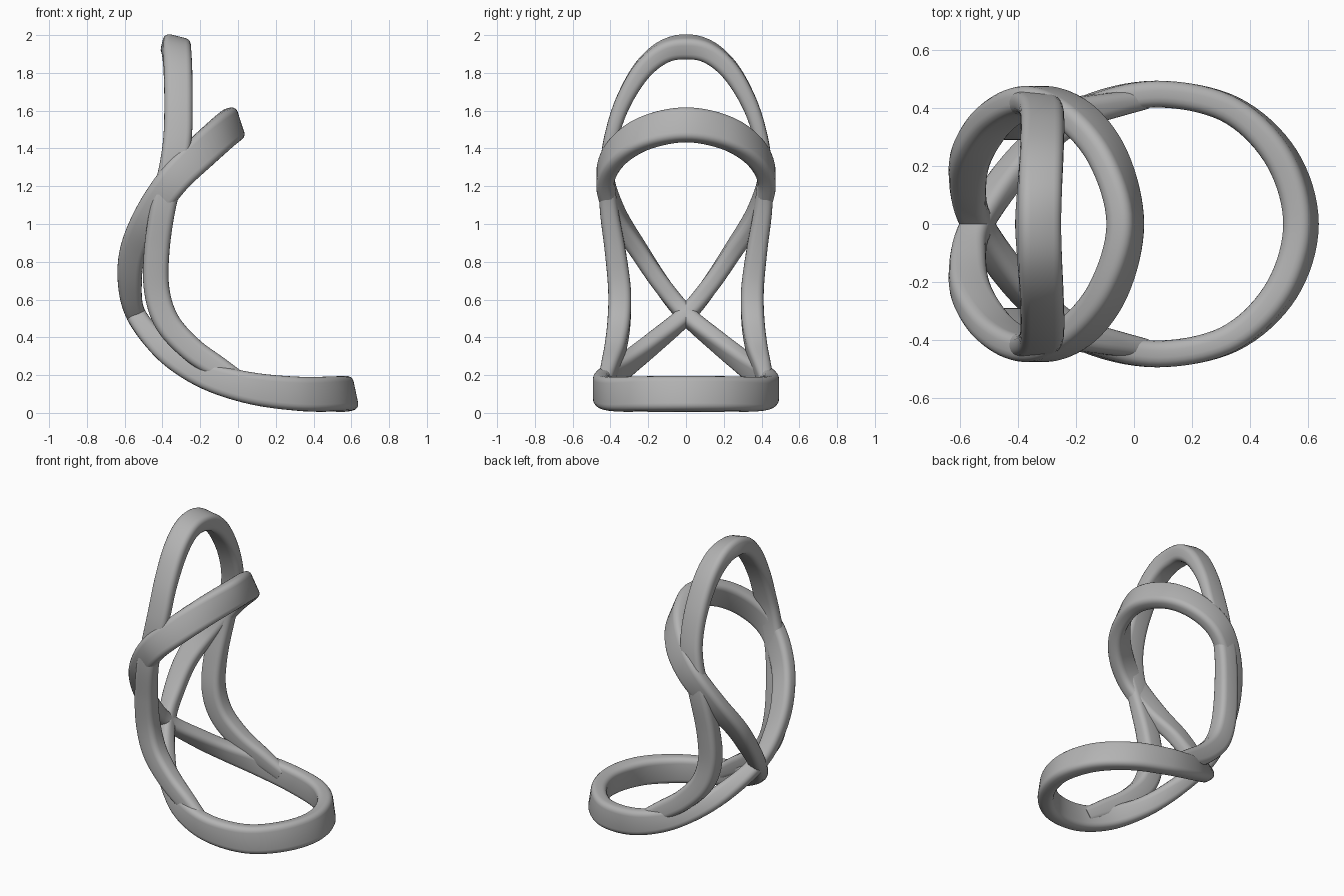
import bpy, math
from mathutils import Vector

cube = bpy.data.objects.get("Cube")
if cube:
    bpy.data.objects.remove(cube)

grey = bpy.data.materials.new("plain grey")
grey.use_nodes = True
grey.diffuse_color = (0.45, 0.45, 0.45, 1)
grey.node_tree.nodes["Principled BSDF"].inputs["Base Color"].default_value = grey.diffuse_color

STEPS = 8      # samples between control stations
ROUND = 0.034  # corner radius of the bar


def mirrored(station):
    x, y, *rest = station
    return (x, -y, *rest)


def smooth_path(stations, closed):
    """Catmull-Rom samples through the stations."""
    n = len(stations)
    pick = (lambda i: stations[i % n]) if closed else (lambda i: stations[max(0, min(n - 1, i))])
    samples = []
    for i in range(n if closed else n - 1):
        a, b, c, d = (Vector(pick(i + k)) for k in (-1, 0, 1, 2))
        for s in range(STEPS):
            t = s / STEPS
            samples.append(b + (c - a) * t / 2 + (a * 2 - b * 5 + c * 4 - d) * t**2 / 2
                           + (b * 3 - a - c * 3 + d) * t**3 / 2)
    if not closed:
        samples.append(Vector(stations[-1]))
    return samples


def rounded_section(width, thick):
    """Rounded rectangle as (wide, thin) offsets."""
    r = min(ROUND, thick * 0.42)
    points = []
    for corner, (u, v) in enumerate(((1, 1), (-1, 1), (-1, -1), (1, -1))):
        for k in range(5):
            a = math.pi / 2 * (corner + k / 4)
            points.append((u * (width / 2 - r) + r * math.cos(a),
                           v * (thick / 2 - r) + r * math.sin(a)))
    return points


def sweep_bar(name, stations, closed):
    """Sweep the bar; a station is x, y, z, width, thickness, tilt of the wide axis."""
    path = smooth_path(stations, closed)
    n = len(path)
    verts, faces = [], []
    for i, p in enumerate(path):
        after = path[(i + 1) % n] if closed else path[min(i + 1, n - 1)]
        before = path[i - 1] if closed else path[max(i - 1, 0)]
        centre = Vector(p[:3])
        tangent = (Vector(after[:3]) - Vector(before[:3])).normalized()
        tilt = math.radians(p[5])
        wide = Vector((math.cos(tilt), 0, math.sin(tilt)))
        wide = (wide - tangent * wide.dot(tangent)).normalized()
        thin = tangent.cross(wide)
        verts += [centre + wide * u + thin * v for u, v in rounded_section(p[3], p[4])]
    m = len(verts) // n
    for i in range(n if closed else n - 1):
        j = (i + 1) % n
        for k in range(m):
            q = (k + 1) % m
            faces.append((i * m + k, i * m + q, j * m + q, j * m + k))
    if not closed:
        faces += [tuple(reversed(range(m))), tuple(range((n - 1) * m, n * m))]
    mesh = bpy.data.meshes.new(name)
    mesh.from_pydata(verts, [], faces)
    mesh.materials.append(grey)
    obj = bpy.data.objects.new(name, mesh)
    bpy.context.collection.objects.link(obj)
    bpy.ops.object.select_all(action="DESELECT")
    obj.select_set(True)
    bpy.context.view_layer.objects.active = obj
    bpy.ops.object.shade_smooth_by_angle(angle=math.radians(50))


# Crossing loop: base ring, crossing at the back, then the upper ring
half_loop = [
    (.575, 0, .10, .185, .1, 102),
    (.51, .225, .10, .185, .1, 100),
    (.34, .39, .10, .18, .095, 95),
    (.1, .447, .125, .17, .092, 87),
    (-.12, .41, .18, .15, .092, 76),
    (-.29, .31, .26, .13, .092, 62),
    (-.42, .18, .365, .12, .094, 43),
    (-.54, 0, .52, .105, .094, 18),
    (-.572, -.13, .68, .125, .094, -2),
    (-.555, -.25, .86, .14, .094, -15),
    (-.47, -.37, 1.05, .155, .094, -34),
    (-.34, -.428, 1.235, .17, .094, -45),
    (-.2, -.37, 1.375, .18, .094, -52),
    (-.085, -.22, 1.48, .182, .094, -64),
    (-.03, 0, 1.525, .182, .096, -72),
]
sweep_bar("crossing_loop", half_loop + [mirrored(s) for s in half_loop[-2:0:-1]], True)

# Tall arch: two legs rising from the base ring to a rounded top
half_arch = [
    (.03, .43, .15, .1, .07, 62),
    (-.1, .405, .235, .12, .09, 58),
    (-.25, .375, .34, .13, .11, 52),
    (-.375, .355, .48, .135, .12, 34),
    (-.43, .352, .65, .135, .12, 8),
    (-.43, .375, .86, .135, .11, -6),
    (-.395, .41, 1.1, .135, .095, -10),
    (-.345, .417, 1.3, .145, .075, -8),
    (-.32, .395, 1.46, .15, .075, -3),
    (-.315, .335, 1.64, .15, .085, -2),
    (-.318, .235, 1.81, .15, .1, -5),
    (-.325, .12, 1.91, .15, .11, -10),
    (-.33, 0, 1.938, .15, .115, -14),
]
sweep_bar("tall_arch", half_arch + [mirrored(s) for s in half_arch[-2::-1]], False)
